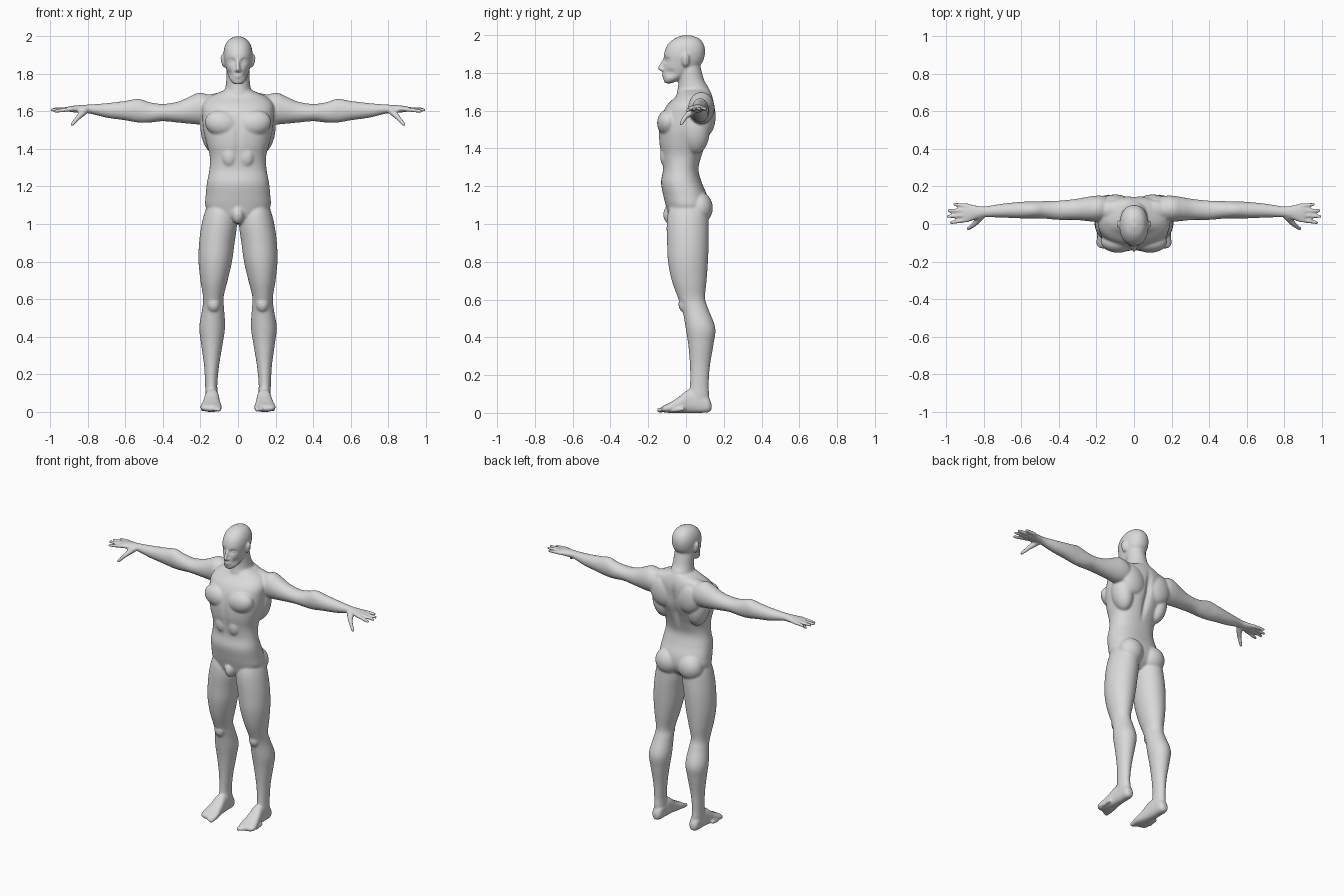
import bpy
import bmesh
import math
from mathutils import Matrix, Vector

cube = bpy.data.objects.get("Cube")
if cube:
    bpy.data.objects.remove(cube, do_unlink=True)

bm = bmesh.new()
BOTH_SIDES = (1, -1)


def smooth_rows(rows, steps=6):
    """Catmull-Rom interpolation through rows of numbers."""
    result = []
    last = len(rows) - 1
    for i in range(last):
        before, start = rows[max(i - 1, 0)], rows[i]
        end, after = rows[i + 1], rows[min(i + 2, last)]
        for s in range(steps):
            t = s / steps
            row = []
            for a, b, c, d in zip(before, start, end, after):
                curve = (2 * a - 5 * b + 4 * c - d) * t * t
                cubic = (3 * b - a - 3 * c + d) * t * t * t
                row.append((2 * b + (c - a) * t + curve + cubic) / 2)
            result.append(row)
    result.append(rows[last])
    return result


def loft(axis, rows, side=1, power=2.0, segments=56):
    """Skin of rounded sections; a row is position, low/high of both other axes."""
    along = "xyz".index(axis)
    first, second = [k for k in range(3) if k != along]
    rings = []
    for position, low_a, high_a, low_b, high_b in smooth_rows(rows):
        ring = []
        for i in range(segments):
            angle = math.tau * i / segments
            c, s = math.cos(angle), math.sin(angle)
            u = math.copysign(abs(c) ** (2 / power), c)
            v = math.copysign(abs(s) ** (2 / power), s)
            point = Vector()
            point[along] = position
            point[first] = (low_a + high_a) / 2 + u * (high_a - low_a) / 2
            point[second] = (low_b + high_b) / 2 + v * (high_b - low_b) / 2
            point.x *= side
            ring.append(bm.verts.new(point))
        rings.append(ring)
    for ring, following in zip(rings, rings[1:]):
        for i in range(segments):
            j = (i + 1) % segments
            bm.faces.new((ring[i], ring[j], following[j], following[i]))
    bm.faces.new(rings[0])
    bm.faces.new(rings[-1])


def symmetric(rows):
    """Rows of height, half width, front, back become loft rows."""
    return [(z, -half, half, front, back) for z, half, front, back in rows]


def muscle(center, radii, side=1, tilt=0.0):
    """Ellipsoid, tilted about the front-back axis."""
    x, y, z = center
    place = Matrix.Translation((x * side, y, z))
    turn = Matrix.Rotation(tilt * side, 4, "Y")
    size = Matrix.Diagonal((*radii, 1))
    bmesh.ops.create_uvsphere(bm, u_segments=32, v_segments=20, radius=1,
                              matrix=place @ turn @ size)


def digit(start, end, thick, thin, side):
    """Finger or toe: a tapered rod with round ends."""
    a, b = Vector(start), Vector(end)
    a.x *= side
    b.x *= side
    way = b - a
    turn = way.to_track_quat("Z", "Y").to_matrix().to_4x4()
    bmesh.ops.create_cone(bm, cap_ends=True, segments=16, radius1=thick,
                          radius2=thin, depth=way.length,
                          matrix=Matrix.Translation((a + b) / 2) @ turn)
    for point, radius in ((a, thick), (b, thin)):
        bmesh.ops.create_uvsphere(bm, u_segments=16, v_segments=10, radius=radius,
                                  matrix=Matrix.Translation(point))


def dent(center, radii, push):
    """Push the surface gently within an ellipsoid."""
    for vert in bm.verts:
        offset = [(vert.co[k] - center[k]) / radii[k] for k in range(3)]
        distance = sum(value * value for value in offset)
        if distance < 1:
            vert.co += Vector(push) * (1 - distance) ** 2


# Head and its face hollows
loft("z", symmetric([
    (1.745, .022, -.113, -.075), (1.765, .042, -.119, -.03),
    (1.8, .055, -.12, .03), (1.85, .069, -.117, .083),
    (1.9, .077, -.116, .1), (1.945, .071, -.1, .096),
    (1.98, .05, -.064, .072), (1.998, .016, -.02, .03)]), power=2.2)
for side in BOTH_SIDES:
    dent((.033 * side, -.1, 1.867), (.026, .05, .02), (0, .022, 0))
    dent((.05 * side, -.09, 1.8), (.03, .05, .03), (-.006 * side, .008, 0))
    muscle((.032, -.089, 1.866), (.014, .014, .01), side)
    muscle((.08, -.002, 1.868), (.011, .02, .036), side, .2)
    digit((.006, -.132, 1.818), (.012, -.122, 1.818), .009, .008, side)
digit((0, -.114, 1.872), (0, -.139, 1.825), .008, .011, 1)
muscle((0, -.118, 1.792), (.022, .01, .005))
muscle((0, -.117, 1.781), (.019, .01, .006))

# Neck
loft("z", symmetric([
    (1.6, .1, -.05, .13), (1.68, .085, -.05, .13), (1.72, .069, -.043, .12),
    (1.76, .063, -.04, .097), (1.82, .06, -.04, .08), (1.87, .05, -.03, .07)]))

# Torso
loft("z", symmetric([
    (1.0, .05, -.06, .06), (1.04, .13, -.09, .1), (1.09, .172, -.105, .118),
    (1.15, .172, -.12, .112), (1.22, .165, -.132, .083),
    (1.29, .152, -.122, .066), (1.36, .15, -.13, .083),
    (1.43, .168, -.142, .11), (1.5, .185, -.143, .138), (1.57, .19, -.13, .145),
    (1.63, .19, -.1, .148), (1.675, .155, -.055, .14), (1.71, .08, -.035, .125)]),
    power=2.3)
for side in BOTH_SIDES:
    # Chest, shoulder blades, flanks, collar, buttocks
    muscle((.085, -.095, 1.535), (.092, .058, .07), side, -.2)
    muscle((.1, .11, 1.57), (.085, .047, .1), side, .3)
    muscle((.135, .05, 1.49), (.063, .075, .12), side, .15)
    muscle((.1, .075, 1.665), (.115, .05, .034), side, .15)
    muscle((.085, .07, 1.085), (.083, .072, .085), side)
    muscle((.045, -.105, 1.36), (.042, .032, .06), side)
muscle((0, -.08, 1.05), (.034, .041, .05))
# Spine groove, breastbone and midline
dent((0, .14, 1.45), (.035, .09, .25), (0, -.025, 0))
dent((0, -.14, 1.45), (.022, .06, .2), (0, .008, 0))

ARM = [
    (.1, .03, .12, 1.56, 1.65), (.16, .015, .148, 1.535, 1.688),
    (.21, .012, .15, 1.53, 1.698), (.26, .017, .142, 1.534, 1.677),
    (.32, .022, .132, 1.54, 1.651), (.4, .022, .124, 1.547, 1.639),
    (.47, .028, .122, 1.54, 1.648), (.53, .03, .12, 1.54, 1.666),
    (.6, .03, .118, 1.552, 1.655), (.7, .034, .108, 1.566, 1.643),
    (.79, .036, .094, 1.588, 1.636), (.83, .028, .096, 1.59, 1.634),
    (.88, .012, .106, 1.595, 1.629), (.91, .016, .1, 1.6, 1.624)]
LEG = [
    (1.13, .04, .15, -.07, .09), (1.06, .012, .178, -.095, .115),
    (.99, .006, .195, -.102, .12), (.9, .018, .207, -.1, .12),
    (.8, .032, .21, -.095, .116), (.7, .055, .2, -.075, .109),
    (.61, .077, .186, -.043, .101), (.55, .074, .19, -.02, .118),
    (.45, .069, .206, -.002, .155), (.36, .082, .196, .012, .145),
    (.25, .1, .181, .021, .127), (.15, .11, .175, .021, .12),
    (.09, .108, .174, .012, .123), (.03, .11, .17, .01, .125)]
FOOT = [
    (.135, .125, .155, .015, .05), (.115, .108, .17, .002, .085),
    (.06, .104, .174, 0, .115), (.01, .1, .178, 0, .12),
    (-.04, .094, .188, 0, .083), (-.085, .087, .199, 0, .055),
    (-.115, .088, .197, .003, .04), (-.13, .095, .18, .008, .03)]
# Finger tips: reach, depth, height
FINGERS = [(.972, .008, 1.6), (.99, .04, 1.607), (.985, .071, 1.61),
           (.955, .104, 1.61)]

for side in BOTH_SIDES:
    # Arm, hand and fingers
    loft("x", ARM, side)
    for i, tip in enumerate(FINGERS):
        knuckle = (.885, .022 + .025 * i, 1.612)
        digit(knuckle, tip, .0125, .0095, side)
    digit((.815, .04, 1.603), (.85, -.002, 1.568), .02, .014, side)
    digit((.85, -.002, 1.568), (.883, -.026, 1.53), .0135, .01, side)
    # Leg, kneecap and foot
    loft("z", LEG, side)
    muscle((.13, -.008, .575), (.035, .032, .045), side)
    loft("y", FOOT, side, power=2.5)
    # Toes, shorter towards the outside
    for i in range(5):
        x = .103 + .021 * i
        tip = -.141 + .009 * i * i / 2
        size = .014 if i == 0 else .011
        digit((x, tip + .05, .02), (x, tip, .014), size, size, side)

# One continuous skin
bmesh.ops.recalc_face_normals(bm, faces=bm.faces)
mesh = bpy.data.meshes.new("body")
bm.to_mesh(mesh)
bm.free()
body = bpy.data.objects.new("body", mesh)
bpy.context.collection.objects.link(body)

remesh = body.modifiers.new("skin", "REMESH")
remesh.mode = "VOXEL"
remesh.voxel_size = .006
remesh.use_smooth_shade = True
soften = body.modifiers.new("soften", "SMOOTH")
soften.factor = .5
soften.iterations = 7

gray = bpy.data.materials.new("light gray")
gray.use_nodes = True
gray.diffuse_color = (.7, .7, .7, 1)
gray.node_tree.nodes["Principled BSDF"].inputs["Base Color"].default_value = (.7, .7, .7, 1)
mesh.materials.append(gray)
for polygon in mesh.polygons:
    polygon.use_smooth = True
